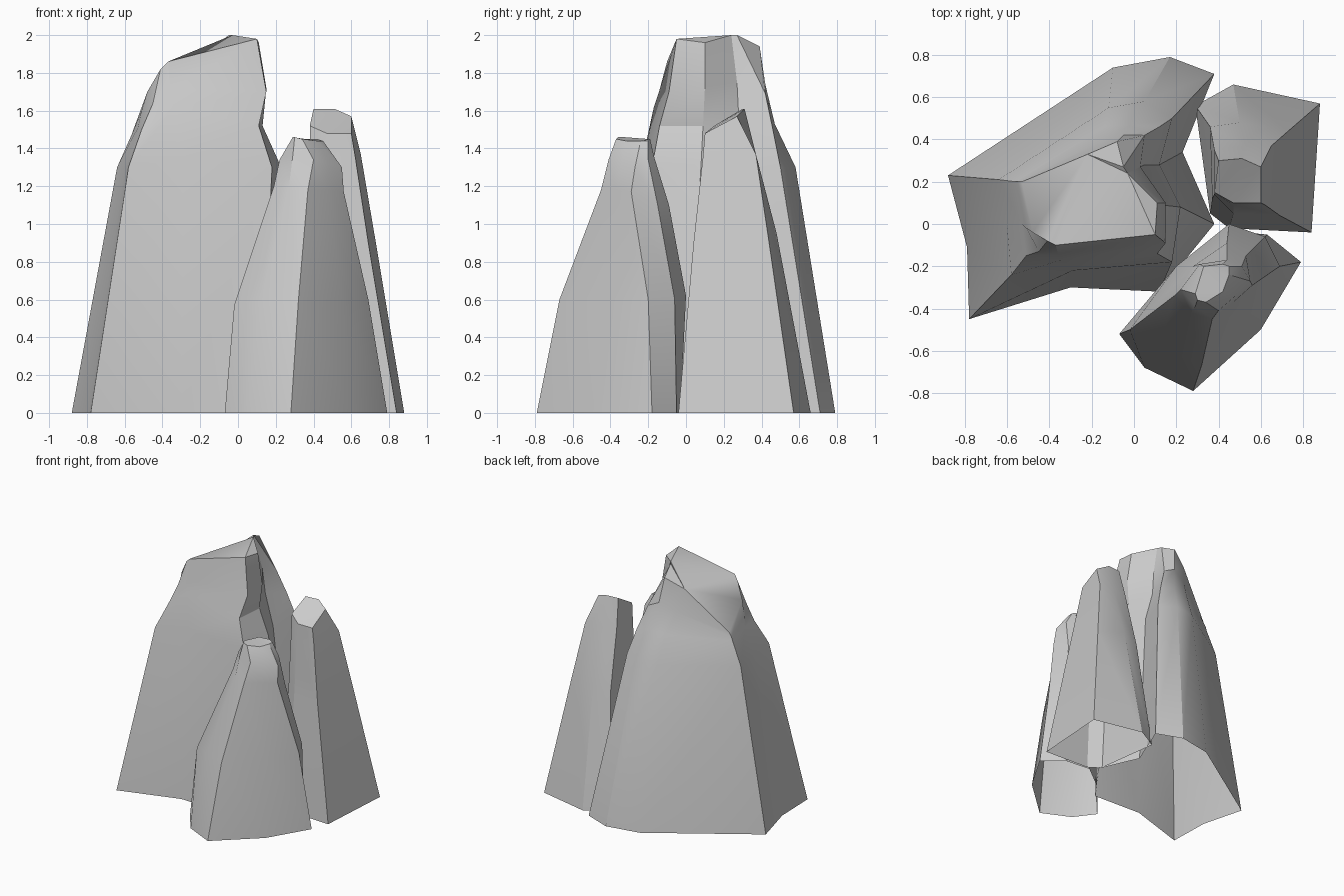
import bpy, bmesh, math


def rock(name, base, rings):
    """Loft an open-bottomed rock from a ground outline through uneven rings."""
    bm = bmesh.new()
    loops = [[bm.verts.new((x, y, 0)) for x, y in base]]
    loops += [[bm.verts.new(p) for p in ring] for ring in rings]
    n = len(base)
    for low, high in zip(loops, loops[1:]):
        for i in range(n):
            j = (i + 1) % n
            bm.faces.new((low[i], low[j], high[j], high[i]))
    cap = bm.faces.new(loops[-1])
    bmesh.ops.recalc_face_normals(bm, faces=bm.faces[:])
    bmesh.ops.triangulate(bm, faces=[cap])
    mesh = bpy.data.meshes.new(name)
    bm.to_mesh(mesh)
    bm.free()
    ob = bpy.data.objects.new(name, mesh)
    bpy.context.collection.objects.link(ob)
    bpy.ops.object.select_all(action='DESELECT')
    ob.select_set(True)
    bpy.context.view_layer.objects.active = ob
    bpy.ops.object.shade_smooth_by_angle(angle=math.radians(30))


# Tall main rock with a top sloping down to the left
rock("main_rock",
     [(-.88, .23), (-.79, -.11), (-.78, -.45), (-.30, -.30), (.12, -.32),
      (.38, .0), (.23, .34), (.38, .71), (.17, .79), (-.10, .74)],
     [[(-.64, .21, 1.3), (-.60, -.02, 1.3), (-.58, -.24, 1.3), (-.29, -.22, 1.35), (.18, -.18, 1.3),
       (.22, .08, 1.32), (.12, .28, 1.3), (.18, .50, 1.3), (.05, .58, 1.3), (-.12, .55, 1.3)],
      [(-.56, .20, 1.48), (-.53, .0, 1.51), (-.51, -.15, 1.5), (-.34, -.17, 1.62), (.11, -.14, 1.52),
       (.13, .09, 1.52), (.05, .28, 1.55), (.12, .46, 1.5), (-.01, .47, 1.53), (-.14, .46, 1.52)],
      [(-.55, .20, 1.51), (-.51, -.02, 1.6), (-.45, -.13, 1.64), (-.36, -.14, 1.71), (.15, -.09, 1.7),
       (.15, .10, 1.72), (.03, .27, 1.75), (.05, .42, 1.69), (-.05, .42, 1.74), (-.18, .38, 1.68)],
      [(-.53, .20, 1.54), (-.48, -.04, 1.7), (-.41, -.08, 1.82), (-.37, -.10, 1.86), (.10, -.05, 1.98),
       (.11, .10, 1.96), (-.03, .24, 2.0), (-.05, .27, 2.0), (-.08, .39, 1.94), (-.22, .33, 1.86)]])

# Slim rock at the back right
rock("back_right_rock",
     [(.84, -.04), (.45, -.02), (.36, .05), (.29, .56), (.47, .66), (.88, .57)],
     [[(.69, .04, .9), (.47, .05, .9), (.37, .12, .9), (.36, .46, .9), (.50, .48, .95), (.73, .44, .9)],
      [(.62, .09, 1.36), (.47, .09, 1.36), (.38, .14, 1.36), (.38, .35, 1.38), (.52, .37, 1.37), (.65, .37, 1.37)],
      [(.60, .10, 1.48), (.47, .10, 1.48), (.38, .15, 1.52), (.40, .30, 1.61), (.51, .31, 1.61), (.60, .27, 1.57)]])

# Short rock at the front right
rock("front_rock",
     [(.28, -.79), (.05, -.68), (-.07, -.52), (.20, -.20), (.42, -.03), (.63, -.05), (.79, -.18), (.60, -.50)],
     [[(.32, -.67, .6), (.12, -.58, .6), (-.02, -.50, .57), (.20, -.20, .6),
       (.45, .0, .62), (.62, -.06, .6), (.69, -.20, .6), (.55, -.43, .6)],
      [(.37, -.45, 1.18), (.27, -.42, 1.2), (.19, -.34, 1.2), (.28, -.20, 1.2),
       (.44, -.09, 1.1), (.53, -.15, 1.1), (.56, -.29, 1.17), (.47, -.37, 1.18)],
      [(.40, -.41, 1.34), (.29, -.39, 1.36), (.22, -.31, 1.34), (.31, -.19, 1.38),
       (.44, -.17, 1.36), (.51, -.20, 1.34), (.55, -.27, 1.3), (.48, -.34, 1.32)],
      [(.34, -.37, 1.45), (.30, -.36, 1.46), (.29, -.33, 1.46), (.33, -.20, 1.45),
       (.42, -.19, 1.45), (.45, -.20, 1.44), (.45, -.24, 1.44), (.42, -.32, 1.44)]])
